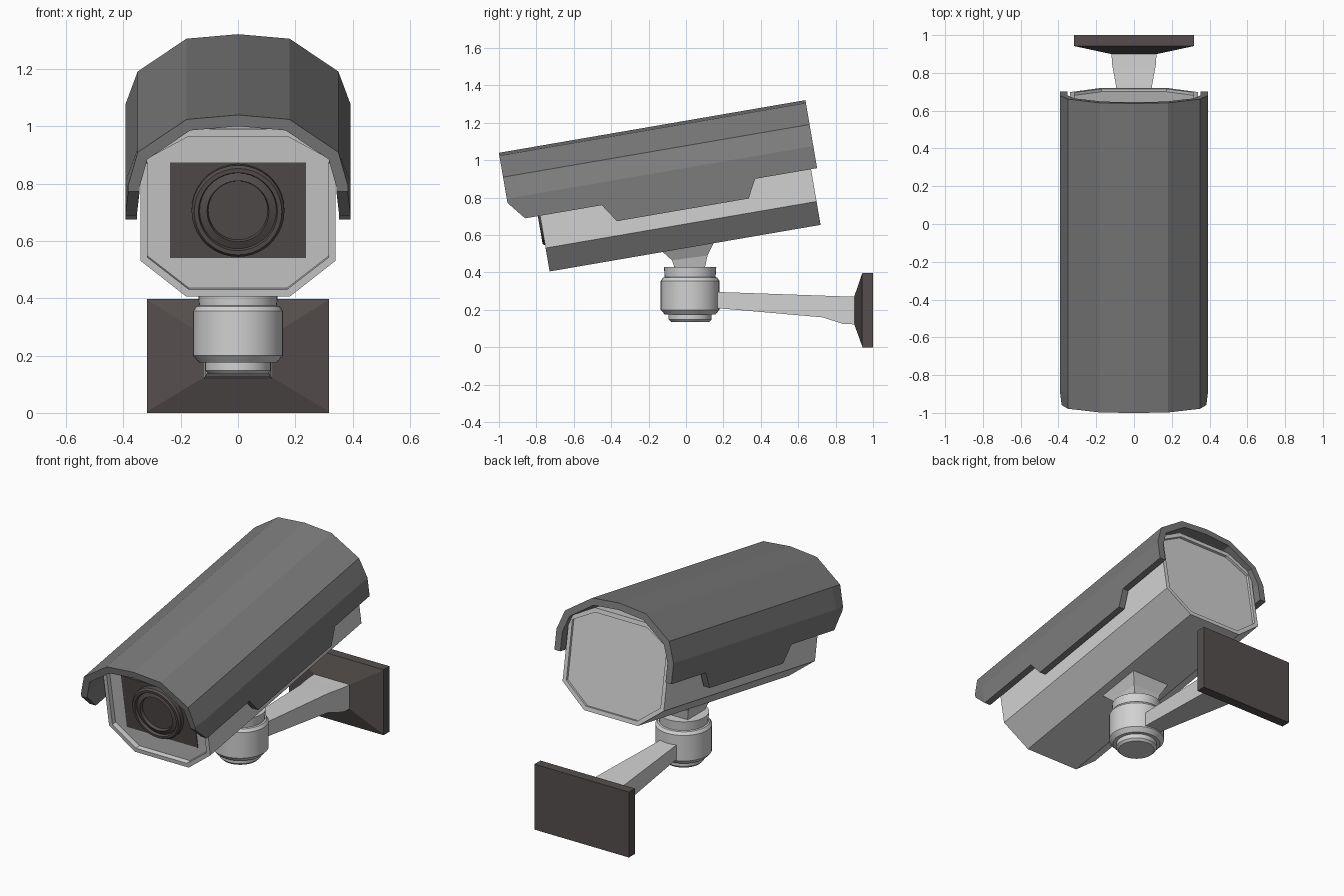
import bpy, bmesh, math
from mathutils import Matrix

if "Cube" in bpy.data.objects:
    bpy.data.objects.remove(bpy.data.objects["Cube"])

TILT = Matrix.Rotation(math.radians(9.75), 4, 'X')   # camera head looks down


def material(name, rgb):
    m = bpy.data.materials.new(name)
    m.diffuse_color = (*rgb, 1)
    m.use_nodes = True
    m.node_tree.nodes["Principled BSDF"].inputs["Base Color"].default_value = m.diffuse_color
    return m


LIGHT = material("light_grey", (0.64, 0.64, 0.64))
HOOD = material("hood_grey", (0.20, 0.20, 0.20))
DARK = material("dark_brown_grey", (0.09, 0.078, 0.075))


def finish(bm, name, mat, tilt=False, smooth=False, recalc=True):
    if recalc:
        bmesh.ops.recalc_face_normals(bm, faces=bm.faces[:])
    if tilt:
        bm.transform(TILT)
    me = bpy.data.meshes.new(name)
    bm.to_mesh(me)
    bm.free()
    me.materials.append(mat)
    ob = bpy.data.objects.new(name, me)
    bpy.context.collection.objects.link(ob)
    if smooth:
        bpy.ops.object.select_all(action='DESELECT')
        ob.select_set(True)
        bpy.context.view_layer.objects.active = ob
        bpy.ops.object.shade_smooth_by_angle(angle=math.radians(30))
    return ob


def loft(rings, closed=True):
    """Skin a list of equal-length point rings; closed rings get end caps."""
    bm = bmesh.new()
    vs = [[bm.verts.new(p) for p in r] for r in rings]
    n = len(rings[0])
    for a, b in zip(vs, vs[1:]):
        for i in range(n if closed else n - 1):
            k = (i + 1) % n
            bm.faces.new((a[i], a[k], b[k], b[i]))
    if closed:
        bm.faces.new(vs[0])
        bm.faces.new(vs[-1])
    return bm


def circle(r, n=36):
    return [(r * math.cos(2 * math.pi * i / n), r * math.sin(2 * math.pi * i / n)) for i in range(n)]


def rect_y(y, hx, z0, z1):
    return [(-hx, y, z0), (hx, y, z0), (hx, y, z1), (-hx, y, z1)]


# Housing: eight-sided prism with recessed end panels
half = [(0.18, 0.523), (0.34, 0.65), (0.34, 1.025), (0.18, 1.116)]
section = half + [(-x, z) for x, z in reversed(half)]
bm = loft([[(x, y, z) for x, z in section] for y in (-0.65, 0.82)])
bmesh.ops.recalc_face_normals(bm, faces=bm.faces[:])
for sign, depth in ((-1, 0.03), (1, 0.015)):
    cap = [f for f in bm.faces if f.normal.y * sign > 0.9]
    bmesh.ops.inset_region(bm, faces=cap, thickness=0.027, depth=0)
    cap = max((f for f in bm.faces if f.normal.y * sign > 0.9), key=lambda f: f.calc_area())
    inner = bmesh.ops.extrude_face_region(bm, geom=[cap])
    bmesh.ops.translate(bm, vec=(0, -sign * depth, 0),
                        verts=[v for v in inner["geom"] if isinstance(v, bmesh.types.BMVert)])
    if cap.is_valid:
        bmesh.ops.delete(bm, geom=[cap], context='FACES_ONLY')
finish(bm, "housing", LIGHT, tilt=True)

# Hood: faceted sheet with a drop-down side flap, thickened inwards
stations = [(-0.81, 0.922), (-0.731, 0.825), (-0.315, 0.825), (-0.25, 0.727),
            (0.465, 0.727), (0.517, 0.825), (0.853, 0.825)]
rings = []
for i, (y, low) in enumerate(stations):
    w = 0.383 if i == 0 else 0.393
    right = [(0.18, 1.178), (0.35, 1.062), (w, 0.945), (w, low)]
    prof = [(-x, z) for x, z in reversed(right)] + [(0, 1.194)] + right
    rings.append([(x, y, z) for x, z in prof])
hood = finish(loft(rings, closed=False), "hood", HOOD, tilt=True, recalc=False)
mod = hood.modifiers.new("thickness", 'SOLIDIFY')
mod.thickness = 0.04
mod.offset = -1
mod.use_even_offset = True

# Front window plate
finish(loft([rect_y(-0.615, 0.238, 0.655, 0.993), rect_y(-0.624, 0.238, 0.655, 0.993)]),
       "window_plate", DARK, tilt=True)

# Lens barrel with stepped recess
lens = [(0.162, -0.615), (0.162, -0.65), (0.153, -0.662), (0.138, -0.662),
        (0.134, -0.645), (0.108, -0.655), (0.104, -0.635)]
finish(loft([[(x, y, z + 0.826) for x, z in circle(r)] for r, y in lens]),
       "lens", DARK, tilt=True, smooth=True)

# Neck: flared square block under the housing
neck = [(0.08, -0.06, 0.10, 0.42, 0.42), (0.095, -0.075, 0.115, 0.465, 0.49),
        (0.13, -0.125, 0.15, 0.51, 0.56)]
finish(loft([[(-x, y0, z0), (x, y0, z0), (x, y1, z1), (-x, y1, z1)] for x, y0, y1, z0, z1 in neck]),
       "neck", LIGHT)

# Swivel joint
joint = [(0.14, 0.43), (0.136, 0.375), (0.145, 0.372), (0.157, 0.355), (0.157, 0.20), (0.135, 0.175),
         (0.115, 0.175), (0.115, 0.148), (0.102, 0.135)]
finish(loft([[(x, y + 0.022, z) for x, y in circle(r)] for r, z in joint]),
       "swivel_joint", LIGHT, smooth=True)

# Arm widening towards the wall
arm = [(0.10, 0.05, 0.215, 0.298), (0.73, 0.095, 0.16, 0.276),
       (0.84, 0.115, 0.125, 0.272), (0.91, 0.12, 0.122, 0.27)]
finish(loft([rect_y(*a) for a in arm]), "arm", LIGHT)

# Wall plate with sloped front
plate = [(0.90, 0.122, 0.122, 0.272), (0.942, 0.317, 0.005, 0.395), (0.943, 0.317, 0, 0.397),
         (1.0, 0.317, 0, 0.397)]
finish(loft([rect_y(*p) for p in plate]), "wall_plate", DARK)
